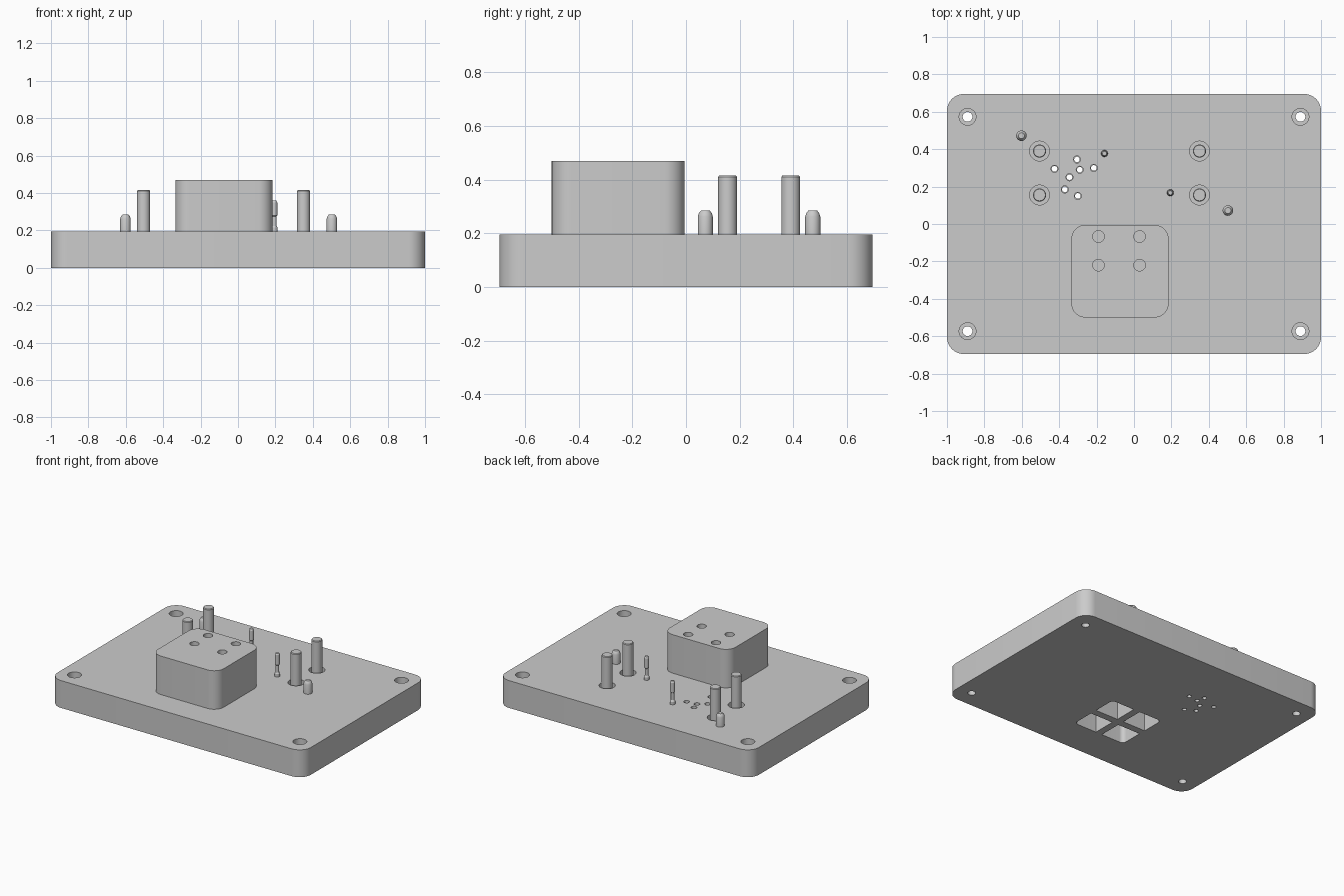
import bpy, bmesh
from math import cos, sin, pi

if "Cube" in bpy.data.objects:
    bpy.data.objects.remove(bpy.data.objects["Cube"])

GREY = (0.6, 0.6, 0.6, 1)
grey = bpy.data.materials.new("plain grey")
grey.use_nodes = True
grey.diffuse_color = GREY
grey.node_tree.nodes["Principled BSDF"].inputs["Base Color"].default_value = GREY

TOP = 0.195          # deck height of the base plate
BLOCK = (-0.075, -0.2525)
BLOCK_TOP = 0.47
RECESS = 0.14        # floor of the recess around each post


def skin(bm, rings):
    """Bridge matching rings of points into a closed solid."""
    loops = [[bm.verts.new(p) for p in ring] for ring in rings]
    n = len(loops[0])
    for a, b in zip(loops, loops[1:]):
        for i in range(n):
            j = (i + 1) % n
            bm.faces.new((a[i], a[j], b[j], b[i]))
    bm.faces.new(loops[0][::-1])
    bm.faces.new(loops[-1])


def lathe(bm, centre, profile, n=32):
    """Turned solid; profile is (radius, z) from bottom to top."""
    x, y = centre
    skin(bm, [[(x + r * cos(2 * pi * i / n), y + r * sin(2 * pi * i / n), z)
               for i in range(n)] for r, z in profile])


def rounded_box(bm, centre, size, radii, z0, z1, n=10):
    """Upright box; radii run round the corners from (+x, +y)."""
    outline = []
    for k, (sx, sy) in enumerate(((1, 1), (-1, 1), (-1, -1), (1, -1))):
        r = radii[k]
        cx = centre[0] + sx * (size[0] / 2 - r)
        cy = centre[1] + sy * (size[1] / 2 - r)
        steps = n if r else 0
        for i in range(steps + 1):
            a = (k + i / max(steps, 1)) * pi / 2
            outline.append((cx + r * cos(a), cy + r * sin(a)))
    skin(bm, [[(x, y, z) for x, y in outline] for z in (z0, z1)])


def make(name, bm):
    bmesh.ops.recalc_face_normals(bm, faces=bm.faces)
    mesh = bpy.data.meshes.new(name)
    bm.to_mesh(mesh)
    bm.free()
    mesh.materials.append(grey)
    obj = bpy.data.objects.new(name, mesh)
    bpy.context.collection.objects.link(obj)
    return obj


def select(obj):
    bpy.ops.object.select_all(action='DESELECT')
    obj.select_set(True)
    bpy.context.view_layer.objects.active = obj


def smooth(obj):
    select(obj)
    bpy.ops.object.shade_smooth_by_angle(angle=pi / 7)


def boolean(target, tool, operation):
    mod = target.modifiers.new(operation, 'BOOLEAN')
    mod.operation, mod.object, mod.solver = operation, tool, 'EXACT'
    select(target)
    bpy.ops.object.modifier_apply(modifier=mod.name)
    bpy.data.objects.remove(tool)


# Base plate with the raised block
bm = bmesh.new()
rounded_box(bm, (0, 0), (2, 1.39), [0.09] * 4, 0, TOP)
plate = make("base_plate", bm)
bm = bmesh.new()
rounded_box(bm, BLOCK, (0.52, 0.495), [0.075] * 4, TOP / 2, BLOCK_TOP)
boolean(plate, make("raised_block", bm), 'UNION')

posts = [(x, y) for x in (-0.505, 0.35) for y in (0.155, 0.39)]
vents = [(-0.425, 0.295), (-0.305, 0.345), (-0.29, 0.29), (-0.215, 0.3),
         (-0.345, 0.25), (-0.37, 0.185), (-0.30, 0.15)]

cut = bmesh.new()
# Counterbored screw holes in the corners
for x in (-0.89, 0.89):
    for y in (-0.573, 0.573):
        lathe(cut, (x, y), [(0.026, -0.1), (0.026, 0.1), (0.045, 0.1), (0.045, 0.3)])
# Cluster of small through holes
for p in vents:
    lathe(cut, p, [(0.015, -0.1), (0.015, 0.17), (0.019, 0.17), (0.019, 0.3)], 20)
# Recesses around the posts
for p in posts:
    lathe(cut, p, [(0.053, RECESS), (0.053, 0.3)])
# Blind holes in the block top
for x in (-0.19, 0.03):
    for y in (-0.22, -0.067):
        lathe(cut, (x, y), [(0.031, 0.42), (0.031, 0.6)])
# Four pockets under the block, rounded at the outer corners
for k, (sx, sy) in enumerate(((1, 1), (-1, 1), (-1, -1), (1, -1))):
    radii = [0.03 if i == k else 0 for i in range(4)]
    rounded_box(cut, (BLOCK[0] + sx * 0.115, BLOCK[1] + sy * 0.108),
                (0.18, 0.165), radii, -0.1, 0.4)
boolean(plate, make("hole_cutter", cut), 'DIFFERENCE')
smooth(plate)


def pins(name, centres, profile):
    for i, p in enumerate(centres):
        bm = bmesh.new()
        lathe(bm, p, profile)
        smooth(make(f"{name}_{i + 1}", bm))


# Tall posts, tapered locating pins and slim contact pins
pins("post", posts, [(0.035, RECESS), (0.035, 0.41), (0.031, 0.415)])
pins("locating_pin", [(-0.602, 0.472), (0.502, 0.072)],
     [(0.028, TOP), (0.028, 0.262), (0.024, 0.275), (0.016, 0.285)])
pins("contact_pin", [(-0.158, 0.377), (0.194, 0.167)],
     [(0.018, TOP), (0.018, 0.215), (0.012, 0.225), (0.012, 0.275),
      (0.016, 0.28), (0.016, 0.35), (0.011, 0.36)])
